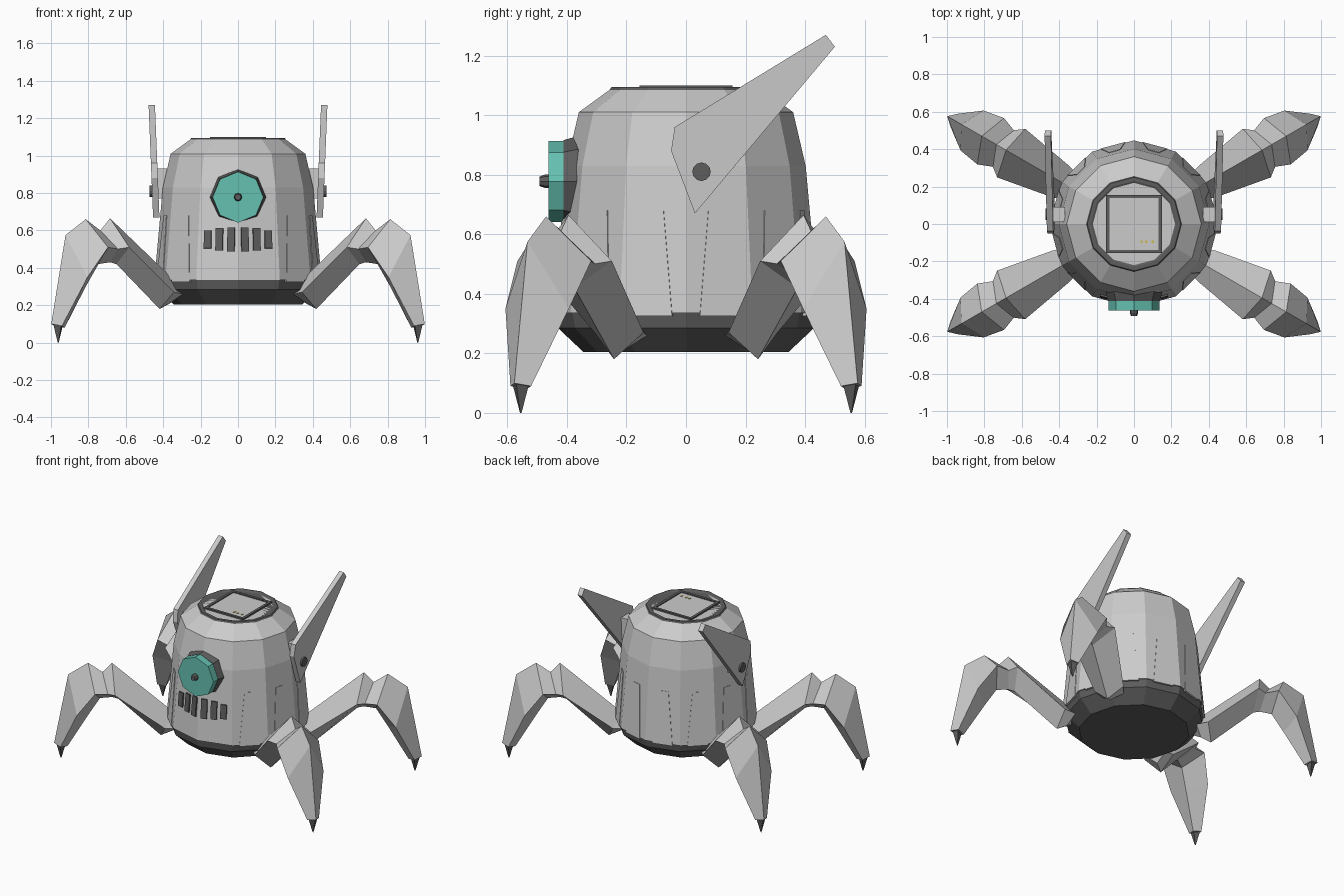
import bpy, bmesh, math
from mathutils import Vector, Matrix

if "Cube" in bpy.data.objects:
    bpy.data.objects.remove(bpy.data.objects["Cube"])


def material(name, col):
    m = bpy.data.materials.new(name)
    m.diffuse_color = (*col, 1)
    m.use_nodes = True
    m.node_tree.nodes["Principled BSDF"].inputs["Base Color"].default_value = m.diffuse_color
    return m


DARK = material("dark_grey", (0.11, 0.11, 0.11))
TEAL = material("teal", (0.13, 0.53, 0.44))
YELLOW = material("yellow", (0.6, 0.5, 0.08))


def finish(name, bm, mat=None):
    bmesh.ops.recalc_face_normals(bm, faces=bm.faces)
    me = bpy.data.meshes.new(name)
    bm.to_mesh(me)
    bm.free()
    ob = bpy.data.objects.new(name, me)
    bpy.context.collection.objects.link(ob)
    if mat:
        me.materials.append(mat)
    return ob


def loft(name, rings, mat=None):
    """Skin a list of equal-length closed rings and cap both ends."""
    bm = bmesh.new()
    vs = [[bm.verts.new(p) for p in r] for r in rings]
    n = len(rings[0])
    for a, b in zip(vs, vs[1:]):
        for i in range(n):
            j = (i + 1) % n
            bm.faces.new((a[i], a[j], b[j], b[i]))
    bm.faces.new(vs[0])
    bm.faces.new(vs[-1])
    return finish(name, bm, mat)


def lathe(name, profile, sides, mat=None, matrix=Matrix()):
    """Spin (radius, height) pairs around the local z axis."""
    rings = [[matrix @ Vector((r * math.cos(i * math.tau / sides), r * math.sin(i * math.tau / sides), z))
              for i in range(sides)] for r, z in profile]
    return loft(name, rings, mat)


def box(name, c, s, mat=None):
    bm = bmesh.new()
    bmesh.ops.create_cube(bm, size=1, matrix=Matrix.Translation(c) @ Matrix.Diagonal((*s, 1)))
    return finish(name, bm, mat)


# Body shell, base and roof ring
lathe("body", [(0.447, 0.335), (0.402, 0.83), (0.36, 1.01), (0.25, 1.09)], 12)
lathe("base", [(0.345, 0.205), (0.43, 0.285), (0.44, 0.336)], 12, DARK)
lathe("roof_ring", [(0.26, 1.08), (0.25, 1.095), (0.23, 1.095), (0.22, 1.09)], 12, DARK)

# Roof hatch with frame and buttons
box("hatch", (0, 0, 1.088), (0.28, 0.29, 0.012))
for s in (-1, 1):
    box("hatch_frame_side", (s * 0.14, 0, 1.09), (0.018, 0.31, 0.02), DARK)
    box("hatch_frame_end", (0, s * 0.147, 1.09), (0.29, 0.018, 0.02), DARK)
for x in (0.04, 0.065, 0.1):
    box("button", (x, -0.095, 1.095), (0.012, 0.012, 0.005), YELLOW)

# Thin tapered panels on every facet except the two front ones
for k in range(12):
    deg = 15 + 30 * k
    if deg in (255, 285):
        continue
    rot = Matrix.Rotation(math.radians(deg), 3, 'Z')

    def panel_ring(z, half):
        a = (0.447 - 0.0909 * (z - 0.335)) * math.cos(math.pi / 12)
        return [rot @ Vector(p) for p in ((a - 0.02, -half, z), (a + 0.003, -half, z),
                                          (a + 0.003, half, z), (a - 0.02, half, z))]
    loft("side_panel", [panel_ring(0.325, 0.068), panel_ring(0.68, 0.03)])

# Eye: housing, lens and pupil
face = Matrix.Translation((0, 0, 0.778)) @ Matrix.Rotation(math.pi / 2, 4, 'X')
lathe("eye_housing", [(0.15, 0.34), (0.15, 0.37), (0.138, 0.412)], 8, DARK, face)
lathe("eye_lens", [(0.136, 0.40), (0.136, 0.462)], 8, TEAL, face)
lathe("eye_pupil", [(0.022, 0.45), (0.022, 0.475), (0.016, 0.492)], 8, DARK, face)

# Mouth grille bars
for s in (-1, 1):
    for x, h in ((0.032, 0.13), (0.095, 0.12), (0.157, 0.095)):
        bar = box("mouth_bar", (0, 0, 0), (0.04, 0.05, h), DARK)
        bar.location = (s * x, -0.412 + x * 0.268, 0.55)
        bar.rotation_euler = (math.radians(-5), 0, s * math.radians(15))

# Ears with mount and pin
EAR = [(-0.05, 0.88), (-0.038, 0.96), (0.47, 1.27), (0.5, 1.23), (0.03, 0.67)]
for s in (-1, 1):
    side = "right" if s > 0 else "left"

    def ear_ring(off):
        return [(s * (0.42 + off + 0.04 * (z - 0.67)), y, z) for y, z in EAR]
    loft(side + "_ear", [ear_ring(0), ear_ring(0.034)])
    box(side + "_ear_mount", (s * 0.40, 0.052, 0.85), (0.06, 0.08, 0.16))
    pin = Matrix.Translation((0, 0.052, 0.81)) @ Matrix.Rotation(s * math.pi / 2, 4, 'Y')
    lathe(side + "_ear_pin", [(0.031, 0.36), (0.031, 0.472)], 12, DARK, pin)

# Legs: diamond rings as (top s,z), (side s,half width,z), (bottom s,z) in the leg plane
UPPER = [((0.36, 0.29), (0.38, 0.07, 0.26), (0.42, 0.21)),
         ((0.40, 0.34), (0.45, 0.095, 0.27), (0.484, 0.18)),
         ((0.79, 0.665), (0.758, 0.15, 0.51), (0.75, 0.42)),
         ((0.85, 0.60), (0.81, 0.11, 0.50), (0.79, 0.43))]
LOWER = [((0.85, 0.60), (0.80, 0.11, 0.50), (0.79, 0.43)),
         ((0.94, 0.66), (0.885, 0.143, 0.51), (0.865, 0.42)),
         ((1.065, 0.575), (1.0, 0.123, 0.35), (0.94, 0.30)),
         ((1.153, 0.10), (1.11, 0.04, 0.09), (1.07, 0.08))]
TIP = [((1.14, 0.098), (1.11, 0.03, 0.09), (1.085, 0.08)),
       ((1.113, 0.0), (1.11, 0.003, 0.0), (1.107, 0.0))]
ca, sa = math.cos(math.pi / 6), 0.5
for sx in (-1, 1):
    for sy in (-1, 1):
        def leg_ring(spec):
            (ts, tz), (ms, w, mz), (bs, bz) = spec
            local = ((ts, 0, tz), (ms, w, mz), (bs, 0, bz), (ms, -w, mz))
            return [(sx * (ca * a - sa * t), sy * (sa * a + ca * t), z) for a, t, z in local]
        where = ("front" if sy < 0 else "back") + ("_right" if sx > 0 else "_left")
        for part, spec, mat in (("upper_leg", UPPER, None), ("lower_leg", LOWER, None), ("foot_tip", TIP, DARK)):
            loft(where + "_" + part, [leg_ring(r) for r in spec], mat)
